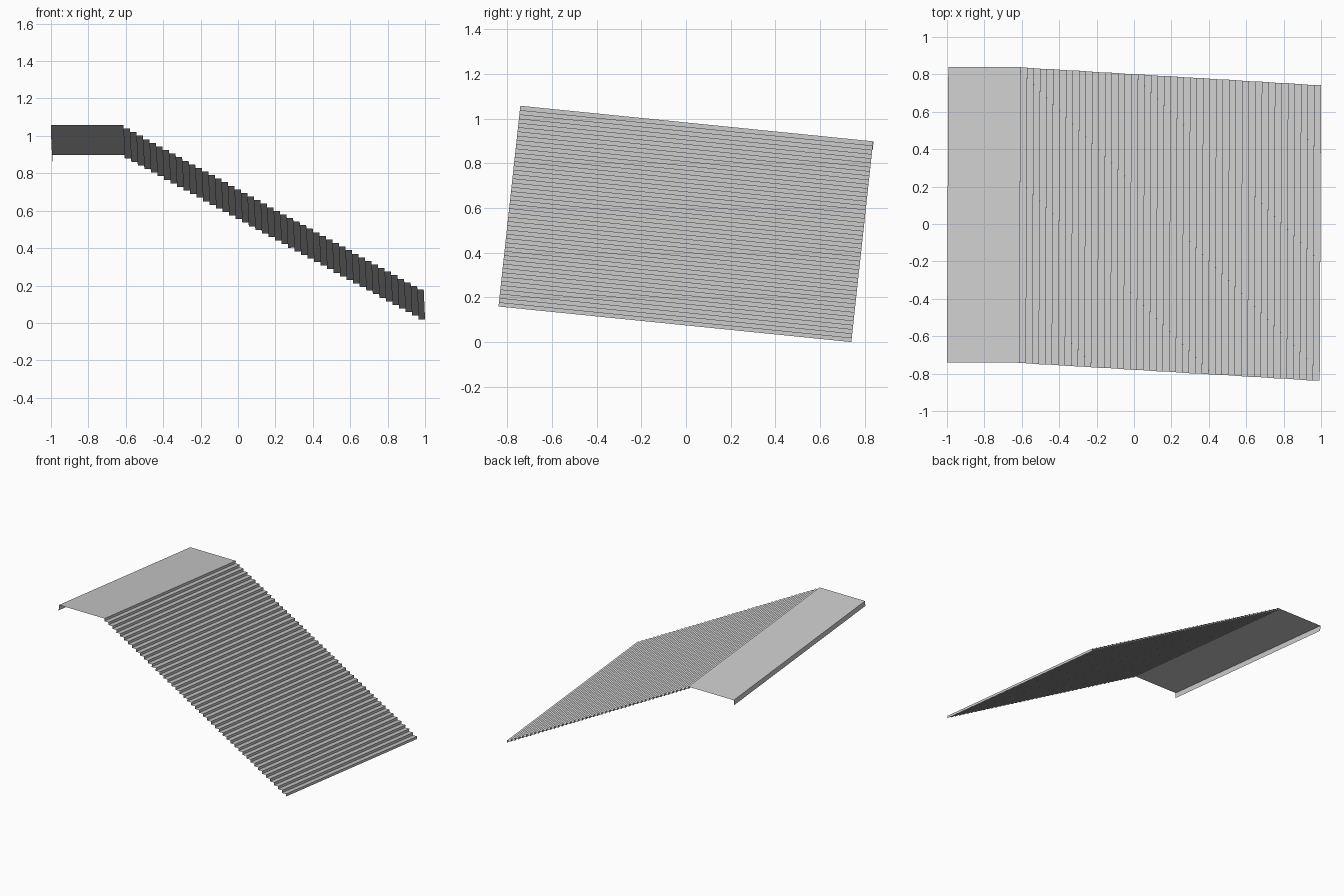
import bpy
import bmesh
from math import radians
from mathutils import Matrix

cube = bpy.data.objects.get("Cube")
if cube:
    bpy.data.objects.remove(cube, do_unlink=True)

STEPS = 46
HALF_DEPTH = 0.794
HEIGHT = 0.904
LEFT, NOSE, RIGHT = -0.9965, -0.609, 0.9965
LIP = 0.04

grey = bpy.data.materials.new("concrete_grey")
grey.use_nodes = True
colour = (0.6, 0.6, 0.6, 1)
grey.diffuse_color = colour
grey.node_tree.nodes["Principled BSDF"].inputs["Base Color"].default_value = colour

# The whole flight leans slightly backward and is turned a touch
PLACE = (Matrix.Translation((0, -HEIGHT * 0.05, HALF_DEPTH * 0.1002))
         @ Matrix.Rotation(radians(-5.75), 4, "X")
         @ Matrix.Rotation(radians(-0.26), 4, "Z"))


def sheet(name, profile):
    """Sweep an open x-z profile along the depth as a thin sheet."""
    bm = bmesh.new()
    rows = [[bm.verts.new((x, y, z)) for x, z in profile]
            for y in (-HALF_DEPTH, HALF_DEPTH)]
    front, back = rows
    for i in range(len(profile) - 1):
        bm.faces.new((front[i], front[i + 1], back[i + 1], back[i]))
    bm.transform(PLACE)
    mesh = bpy.data.meshes.new(name)
    bm.to_mesh(mesh)
    bm.free()
    mesh.materials.append(grey)
    obj = bpy.data.objects.new(name, mesh)
    bpy.context.collection.objects.link(obj)
    return obj


# Flat landing at the top and the lip hanging from its outer edge
sheet("landing", [(LEFT, HEIGHT), (NOSE, HEIGHT)])
sheet("landing_lip", [(LEFT, HEIGHT - LIP), (LEFT, HEIGHT)])

# Treads and risers, ending with a riser down to the ground
run = (RIGHT - NOSE) / STEPS
rise = HEIGHT / (STEPS + 1)
steps = [(NOSE, HEIGHT)]
for i in range(STEPS + 1):
    x, z = NOSE + i * run, HEIGHT - (i + 1) * rise
    steps.append((x, z))
    if i < STEPS:
        steps.append((x + run, z))
sheet("stair_flight", steps)
